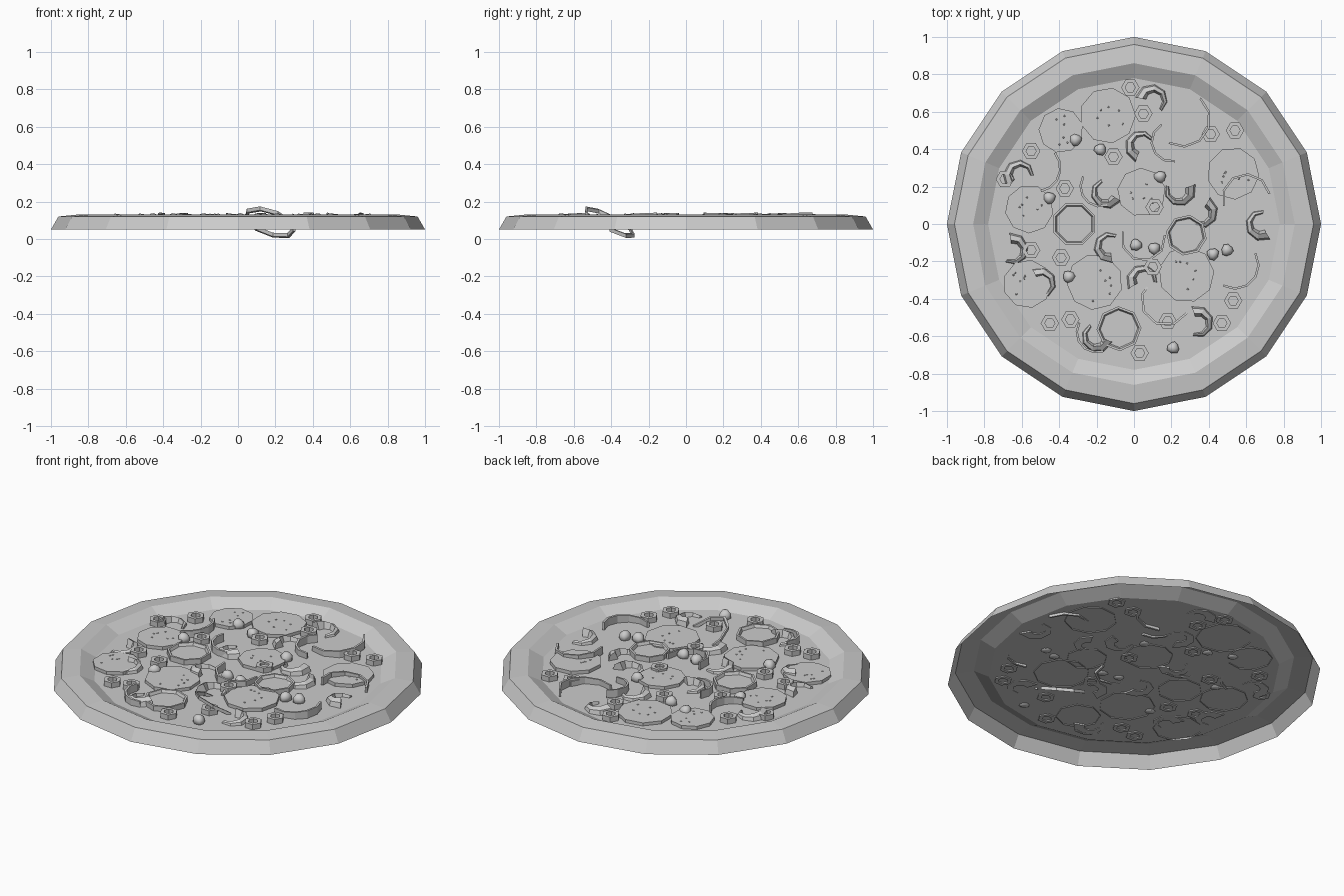
import bpy, bmesh, random
from math import sin, cos, pi, radians

random.seed(4)
cube = bpy.data.objects.get("Cube")
if cube:
    bpy.data.objects.remove(cube)

grey = bpy.data.materials.new("plain_grey")
grey.use_nodes = True
color = (0.6, 0.6, 0.6, 1)
grey.diffuse_color = color
grey.node_tree.nodes["Principled BSDF"].inputs["Base Color"].default_value = color

FLOOR = 0.09


def finish(name, bm, recalc=True):
    if recalc:
        bmesh.ops.recalc_face_normals(bm, faces=bm.faces)
    mesh = bpy.data.meshes.new(name)
    bm.to_mesh(mesh)
    bm.free()
    mesh.materials.append(grey)
    obj = bpy.data.objects.new(name, mesh)
    bpy.context.collection.objects.link(obj)
    return obj


def lathe(name, profile, sides, x=0, y=0, turn=0, cap=False, loop=False):
    """Revolve (radius, height) points; optionally cap the last ring or close the section."""
    bm = bmesh.new()
    rings = []
    for r, z in profile:
        angles = [turn + 2 * pi * i / sides for i in range(sides)]
        rings.append([bm.verts.new((x + r * cos(a), y + r * sin(a), z)) for a in angles])
    pairs = list(zip(rings, rings[1:]))
    if loop:
        pairs.append((rings[-1], rings[0]))
    for low, high in pairs:
        for i in range(sides):
            j = (i + 1) % sides
            bm.faces.new((low[i], low[j], high[j], high[i]))
    if cap:
        bm.faces.new(rings[-1])
    return finish(name, bm, recalc=loop)


def strip(name, x, y, radius, start, sweep, steps, section, base=FLOOR,
          taper=0.0, lean=0, slope=0.0):
    """Sweep a small (offset, height) section along an arc, tapering and tilting it."""
    bm = bmesh.new()
    rings = []
    for i in range(steps + 1):
        t = i / steps
        a = radians(start + sweep * t)
        size = 1 - taper * t
        ring = []
        for off, z in section:
            r = radius + off * size
            tilt = slope * r * cos(a - radians(lean))
            ring.append(bm.verts.new((x + r * cos(a), y + r * sin(a), base + z * size + tilt)))
        rings.append(ring)
    n = len(section)
    for p, q in zip(rings, rings[1:]):
        for i in range(n):
            j = (i + 1) % n
            bm.faces.new((p[i], p[j], q[j], q[i]))
    bm.faces.new(rings[0])
    bm.faces.new(rings[-1])
    return finish(name, bm)


# Crust and sunken floor: one open shell
lathe("crust", [(1, 0.05), (0.96, 0.12), (0.86, 0.13), (0.78, FLOOR)], 16, cap=True)

# Flat round slices with small specks (positions in hundredths)
slices = [(-14, 58, 15), (-39, 50, 12), (53, 27, 14), (4, 17, 13), (-56, 8, 13),
          (28, -27, 15), (-21, -31, 15), (-57, -32, 13)]
for i, (x, y, r) in enumerate(slices):
    x, y, r = x / 100, y / 100, r / 100
    top = FLOOR + 0.018 + 0.001 * (i % 3)
    lathe(f"slice_{i}", [(r, FLOOR - 0.006), (r, top)], 9, x, y, i, cap=True)
    for k in range(6):
        a, d = random.uniform(0, 2 * pi), r * random.uniform(0.25, 0.7)
        lathe(f"slice_{i}_speck_{k}", [(0.006, top), (0.004, top + 0.003)], 4,
              x + d * cos(a), y + d * sin(a), a, cap=True)

# Octagonal vegetable rings with a thin raised wall
for i, (x, y, r) in enumerate([(-32, 0, 12), (28, -6, 11), (-8, -56, 12)]):
    x, y, r = x / 100, y / 100, r / 100
    wall = [(r, FLOOR - 0.006), (r, FLOOR + 0.03), (r - 0.012, FLOOR + 0.03),
            (r - 0.02, FLOOR + 0.014)]
    lathe(f"vegetable_ring_{i}", wall, 8, x, y, pi / 8 + i, cap=True)

# Small hexagonal olive rings
olives = [(-2, 73), (5, 59), (54, 50), (41, 48), (-55, 39), (-11, 36), (-69, 24),
          (-37, 19), (11, 9), (-55, -14), (-39, -18), (10, -23), (53, -41),
          (47, -53), (-34, -51), (-45, -53), (3, -69), (18, -52)]
hoop = [(0.049, FLOOR - 0.006), (0.049, 0.12), (0.027, 0.12), (0.027, FLOOR - 0.006)]
for i, (x, y) in enumerate(olives):
    lathe(f"olive_{i}", hoop, 6, x / 100, y / 100, loop=True)

# Thin onion strips: x, y, radius, start angle, sweep
band = [(0, -0.005), (0.012, -0.005), (0.012, 0.04), (0, 0.04)]
onions = [(-52, 30, 12, 40, -120), (26, 56, 14, 50, -170), (60, 14, 12, 200, -190),
          (54, -22, 12, 30, -150), (5, -8, 11, 160, 210), (-20, -58, 10, 150, 140),
          (-18, 20, 10, 150, 140), (20, 44, 10, 120, 160)]
for i, (x, y, r, start, sweep) in enumerate(onions):
    strip(f"onion_strip_{i}", x / 100, y / 100, r / 100, start, sweep, 5, band,
          lean=start, slope=0.08)

# One tilted strip that pokes through the floor
strip("tilted_onion_strip", 0.17, -0.41, 0.125, -30, -330, 8,
      [(0, 0), (0.012, 0), (0.012, 0.02), (0, 0.02)], base=0.078, lean=60, slope=-0.56)

# Curled, tapering pieces with a ridged back: x, y, start angle
ridge = [(-0.032, -0.008), (0.032, -0.008), (0.02, 0.03), (-0.01, 0.046)]
curls = [(10, 66, 170), (4, 42, 250), (-15, 17, 330), (-50, -32, 120), (-13, -12, 280),
         (-65, -14, 100), (-61, 26, 220), (5, -30, 210), (-20, -60, 340),
         (34, -53, 110), (68, 0, 300), (36, 6, 60), (24, 18, 20)]
for i, (x, y, start) in enumerate(curls):
    strip(f"curl_{i}", x / 100, y / 100, 0.065, start, -220, 5, ridge, taper=0.7)

# Small rounded chunks, pointed at one end
chunks = [(-31, 45), (-18, 40), (14, 25), (-35, -28), (1, -11), (11, -13),
          (50, -14), (42, -16), (21, -66), (-45, 14)]
for i, (x, y) in enumerate(chunks):
    bm = bmesh.new()
    bmesh.ops.create_uvsphere(bm, u_segments=8, v_segments=5, radius=0.034)
    for v in bm.verts:
        v.co.y *= 1 - 10 * v.co.x
        v.co.z = max(v.co.z * (1 - 6 * v.co.x), -0.02)
    chunk = finish(f"chunk_{i}", bm)
    chunk.location = (x / 100, y / 100, FLOOR + 0.014)
    chunk.rotation_euler.z = random.uniform(0, 2 * pi)
    for face in chunk.data.polygons:
        face.use_smooth = True
